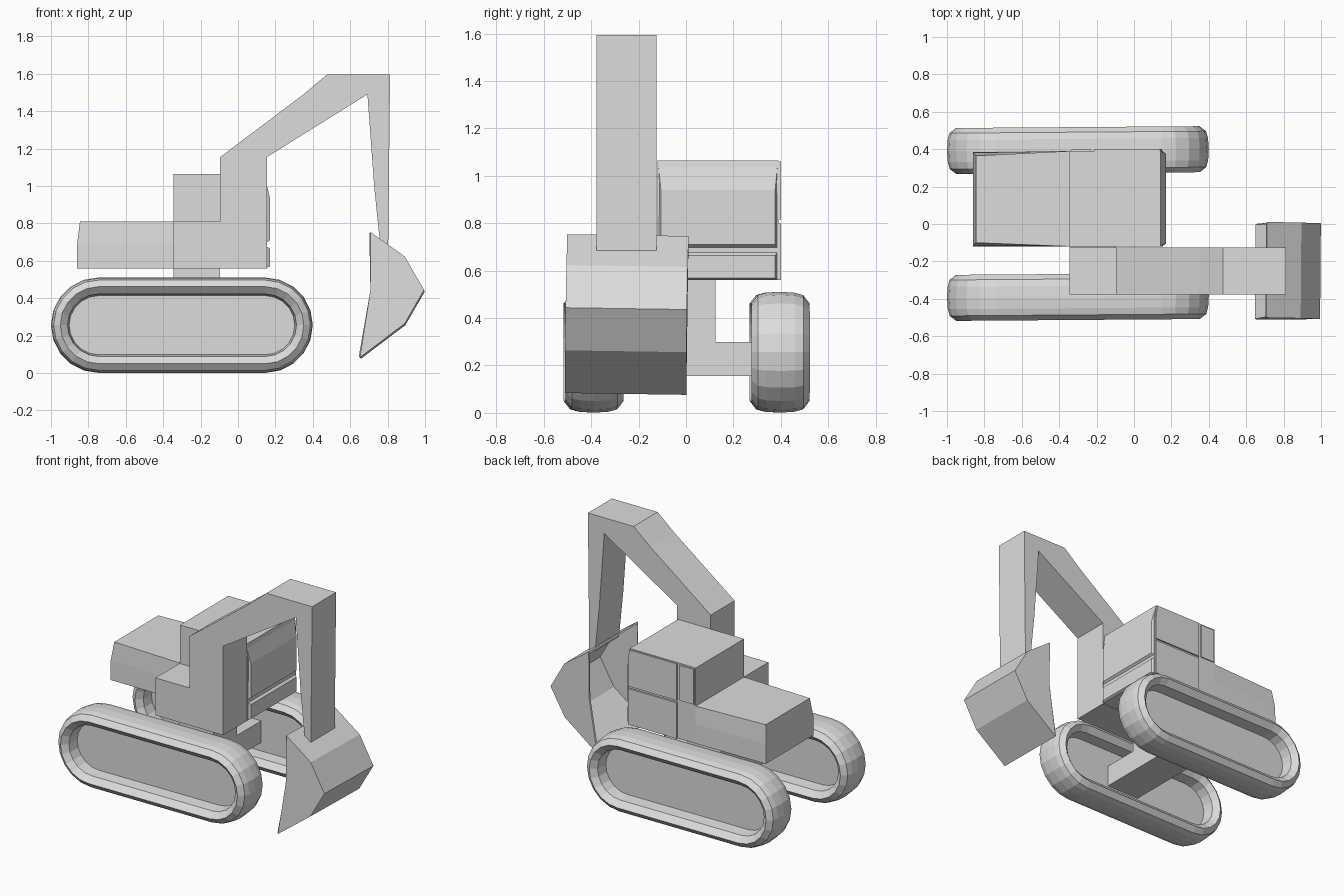
import bpy, bmesh, math

cube = bpy.data.objects.get("Cube")
if cube:
    bpy.data.objects.remove(cube, do_unlink=True)

SHADE = (0.72, 0.72, 0.72, 1)
grey = bpy.data.materials.new("light_grey")
grey.use_nodes = True
grey.diffuse_color = SHADE
grey.node_tree.nodes["Principled BSDF"].inputs["Base Color"].default_value = SHADE


def finish(name, bm):
    bmesh.ops.recalc_face_normals(bm, faces=bm.faces)
    mesh = bpy.data.meshes.new(name)
    bm.to_mesh(mesh)
    bm.free()
    mesh.materials.append(grey)
    obj = bpy.data.objects.new(name, mesh)
    bpy.context.collection.objects.link(obj)
    return obj


def loft(name, rings):
    """Join closed rings of points with quads, capping both ends."""
    bm = bmesh.new()
    loops = [[bm.verts.new(p) for p in ring] for ring in rings]
    n = len(loops[0])
    for a, b in zip(loops, loops[1:]):
        for i in range(n):
            j = (i + 1) % n
            bm.faces.new((a[i], a[j], b[j], b[i]))
    bm.faces.new(loops[0])
    bm.faces.new(loops[-1])
    return finish(name, bm)


def prism(name, outline, y0, y1):
    """Extrude a side outline (x, z) across the width."""
    return loft(name, [[(x, y, z) for x, z in outline] for y in (y0, y1)])


def box(name, x0, x1, y0, y1, z0, z1):
    return prism(name, [(x0, z0), (x1, z0), (x1, z1), (x0, z1)], y0, y1)


def front_panel(name, base, face):
    """Raised panel with sloping rims; each end is bottom and top (x, z)."""
    rings = []
    for ((xb, zb), (xt, zt)), inset in ((base, 0), (face, 0.012)):
        y0, y1 = -0.118 + inset, 0.388 - inset
        rings.append([(xb, y0, zb), (xb, y1, zb), (xt, y1, zt), (xt, y0, zt)])
    return loft(name, rings)


# Tracks: oval rings of varying radius, closed by deeply recessed side panels
def oval(radius, y, half=0.445, steps=10):
    pts = []
    for side, start in ((1, -90), (-1, 90)):
        for i in range(steps + 1):
            a = math.radians(start + 180 * i / steps)
            pts.append((side * half + radius * math.cos(a), y, radius * math.sin(a)))
    return pts


half_section = [(0.158, 0.015), (0.167, 0.09), (0.206, 0.123), (0.241, 0.096), (0.251, 0.06)]
section = [(r, -y) for r, y in half_section] + [(0.255, 0)]
section += [(r, y) for r, y in reversed(half_section)]
for name, y in (("right_track", -0.39), ("left_track", 0.395)):
    track = loft(name, [oval(r, w) for r, w in section])
    track.location = (-0.3, y, 0.256)
    track.rotation_euler.z = 0.0075

# Undercarriage
box("axle", -0.345, -0.095, -0.38, 0.38, 0.155, 0.30)
box("turret_pedestal", -0.345, -0.095, -0.125, 0.125, 0.16, 0.57)

# Engine housing, narrowing towards its rear top edge
loft("engine_housing", [
    [(back, -0.12 + t, z), (-0.34, -0.12, z), (-0.34, 0.39, z), (back, 0.385 - t, z)]
    for back, t, z in ((-0.86, 0, 0.56), (-0.86, 0.004, 0.69), (-0.845, 0.02, 0.81))])

# Cab with raised front and side panels
prism("cab", [(-0.345, 0.56), (0.155, 0.56), (0.155, 0.97), (0.143, 1.065), (-0.345, 1.065)],
      -0.12, 0.39)
front_panel("cab_front_lower_panel", ((0.15, 0.56), (0.15, 0.68)), ((0.17, 0.57), (0.17, 0.665)))
front_panel("cab_front_window", ((0.15, 0.695), (0.14, 1.063)), ((0.17, 0.71), (0.17, 0.94)))
box("cab_side_lower_panel", -0.21, 0.15, 0.385, 0.4, 0.56, 0.80)
prism("cab_side_upper_panel", [(-0.21, 0.815), (0.15, 0.815), (0.15, 0.97), (0.14, 1.06),
                               (-0.21, 1.06)], 0.385, 0.4)
box("cab_rear_side_panel", -0.335, -0.23, 0.385, 0.397, 0.82, 1.055)

# Boom and stick in one bent arm
prism("boom_arm", [(-0.345, 0.56), (0.155, 0.56), (0.155, 1.155), (0.692, 1.49), (0.728, 1.0),
                   (0.76, 0.685), (0.803, 0.685), (0.813, 1.595), (0.475, 1.595), (0.35, 1.49),
                   (-0.095, 1.155), (-0.095, 0.81), (-0.345, 0.81)], -0.378, -0.125)

# Bucket: thin shell, open towards the cab, hanging slightly askew
outline = [(0.71, 0.31), (0.893, 0.18), (0.997, 0), (0.893, -0.18), (0.655, -0.36), (0.71, 0)]
bm = bmesh.new()
sides = [[bm.verts.new((x, y, z)) for x, z in outline] for y in (-0.256, 0.256)]
for side in sides:
    bm.faces.new(side)
for i in range(4):
    bm.faces.new((sides[0][i], sides[0][i + 1], sides[1][i + 1], sides[1][i]))
bucket = finish("bucket", bm)
bucket.location = (0, -0.244, 0.44)
bucket.rotation_euler = (-0.015, 0, -0.008)
shell = bucket.modifiers.new("shell", "SOLIDIFY")
shell.thickness = 0.012
shell.offset = -1
